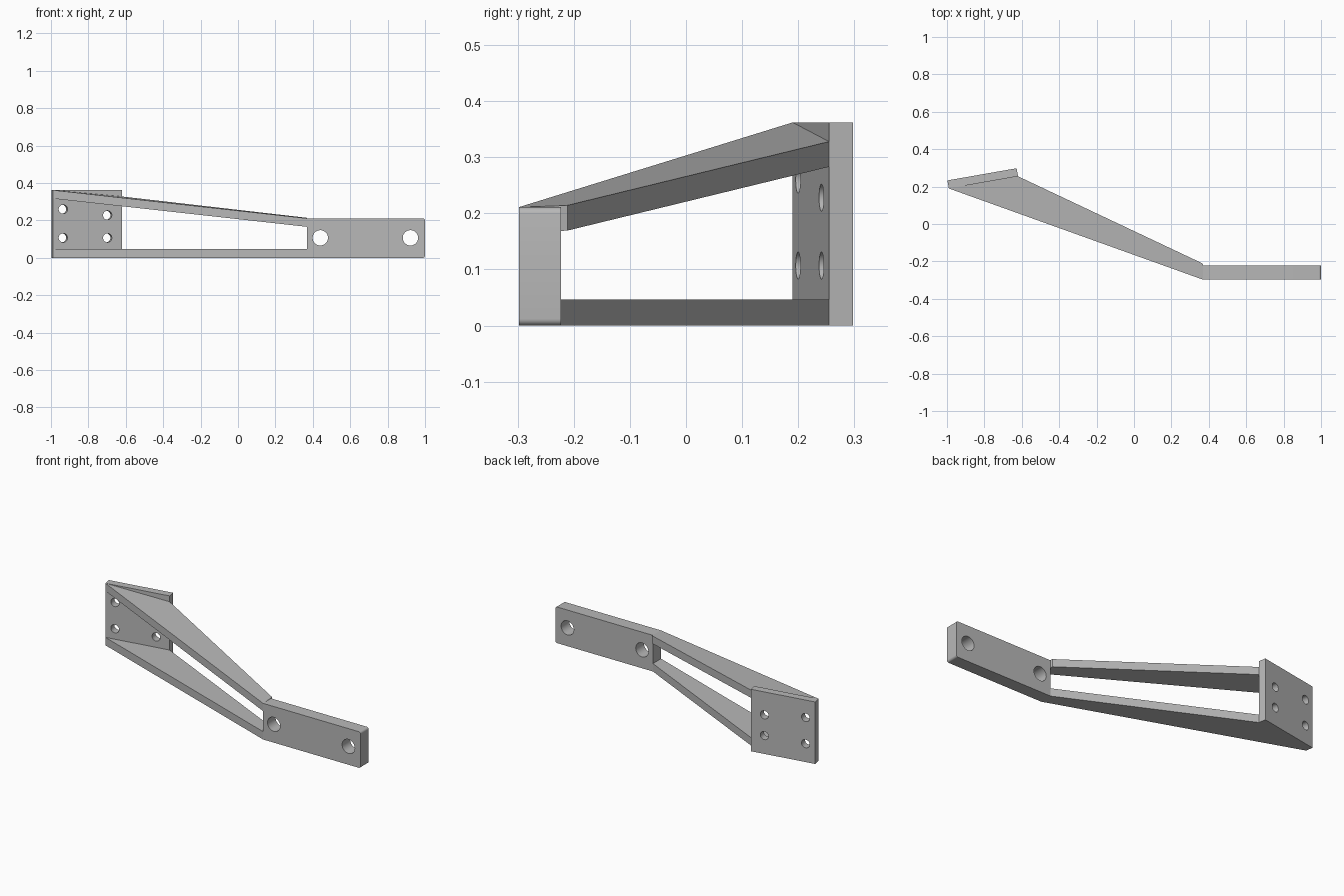
import bpy, bmesh, math
from mathutils import Vector, Matrix

cube = bpy.data.objects.get("Cube")
if cube:
    bpy.data.objects.remove(cube, do_unlink=True)

grey = bpy.data.materials.new("plain grey")
grey.use_nodes = True
colour = (0.48, 0.48, 0.48, 1)
grey.diffuse_color = colour
grey.node_tree.nodes["Principled BSDF"].inputs["Base Color"].default_value = colour


def add_object(name, bm):
    bmesh.ops.recalc_face_normals(bm, faces=bm.faces)
    mesh = bpy.data.meshes.new(name)
    bm.to_mesh(mesh)
    bm.free()
    mesh.materials.append(grey)
    obj = bpy.data.objects.new(name, mesh)
    bpy.context.collection.objects.link(obj)
    return obj


def slab(name, footprint, low, high):
    """Solid over a footprint; low and high give z at each (x, y)."""
    bm = bmesh.new()
    bottom = [bm.verts.new((x, y, low(x, y))) for x, y in footprint]
    top = [bm.verts.new((x, y, high(x, y))) for x, y in footprint]
    bm.faces.new(bottom)
    bm.faces.new(top)
    n = len(footprint)
    for i in range(n):
        j = (i + 1) % n
        bm.faces.new((bottom[i], bottom[j], top[j], top[i]))
    return add_object(name, bm)


def drill(obj, centres, radius, axis):
    """Cut round holes along an axis."""
    turn = Vector(axis).to_track_quat('Z', 'Y').to_matrix().to_4x4()
    bm = bmesh.new()
    for c in centres:
        bmesh.ops.create_cone(bm, cap_ends=True, segments=40, radius1=radius,
                              radius2=radius, depth=0.3,
                              matrix=Matrix.Translation(c) @ turn)
    cutter = add_object("hole_cutter", bm)
    cutter.hide_render = True
    mod = obj.modifiers.new("holes", 'BOOLEAN')
    mod.operation, mod.solver, mod.object = 'DIFFERENCE', 'EXACT', cutter
    graph = bpy.context.evaluated_depsgraph_get()
    mesh = bpy.data.meshes.new_from_object(obj.evaluated_get(graph))
    obj.modifiers.clear()
    obj.data = mesh
    bpy.data.objects.remove(cutter, do_unlink=True)


# Main corners in plan
outer = Vector((-0.99, 0.19))
inner = Vector((-0.62, 0.255))
elbow = Vector((0.37, -0.298))
bar_back = -0.223
plate_top, bar_top, arm_thick = 0.362, 0.211, 0.045
along = outer - elbow


def slope(x, y):
    t = (Vector((x, y)) - elbow).dot(along) / along.length_squared
    return bar_top + t * (plate_top - bar_top)


# Mounting bar with rounded end edges and two bolt holes
r = 0.012
bm = bmesh.new()
profile = [(elbow.x, bar_top), (elbow.x, 0)]
for z, start in ((r, -90), (bar_top - r, 0)):
    for k in range(7):
        a = math.radians(start + 15 * k)
        profile.append((1 - r + r * math.cos(a), z + r * math.sin(a)))
face = bm.faces.new([bm.verts.new((x, elbow.y, z)) for x, z in profile])
side = bmesh.ops.extrude_face_region(bm, geom=[face])["geom"]
bmesh.ops.translate(bm, vec=(0, bar_back - elbow.y, 0),
                    verts=[v for v in side if isinstance(v, bmesh.types.BMVert)])
bar = add_object("mounting_bar", bm)
drill(bar, [(x, -0.26, 0.107) for x in (0.44, 0.922)], 0.041, (0, 1, 0))

# Angled end plate with four screw holes
plate_edge = inner - outer
normal = Vector((-plate_edge.y, plate_edge.x)).normalized()
offset = normal * 0.0437
plate = slab("end_plate", [outer, inner, inner + offset, outer + offset],
             lambda x, y: 0, lambda x, y: plate_top)
holes = []
for x, z in ((-0.935, 0.26), (-0.935, 0.107), (-0.698, 0.228), (-0.698, 0.107)):
    p = outer + plate_edge * ((x - outer.x) / plate_edge.x)
    holes.append((p.x, p.y, z))
drill(plate, holes, 0.024, (normal.x, normal.y, 0))

# Level lower arm and sloping upper arm
slab("lower_arm", [outer, elbow, Vector((elbow.x, bar_back)), inner],
     lambda x, y: 0, lambda x, y: 0.046)
slab("upper_arm", [outer, elbow, Vector((elbow.x, bar_back)),
                   Vector((0.367, -0.211)), inner],
     lambda x, y: slope(x, y) - arm_thick, slope)

# Smooth rounded edges and hole walls only
for obj in (bar, plate):
    bpy.ops.object.select_all(action='DESELECT')
    obj.select_set(True)
    bpy.context.view_layer.objects.active = obj
    bpy.ops.object.shade_smooth_by_angle(angle=math.radians(30))
